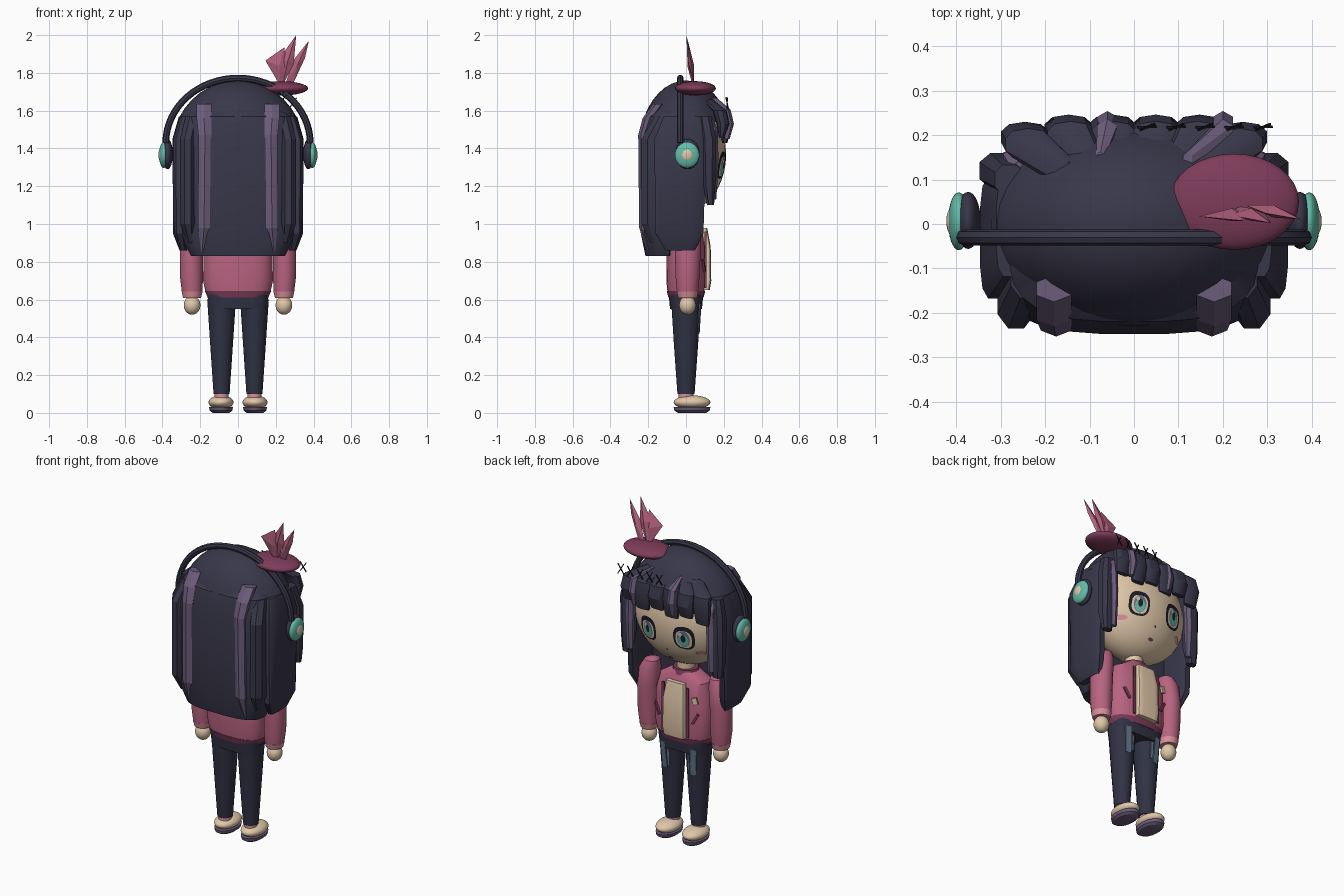
import bpy, bmesh, math
from mathutils import Vector

cube = bpy.data.objects.get("Cube")
if cube:
    bpy.data.objects.remove(cube, do_unlink=True)


def material(name, r, g, b):
    m = bpy.data.materials.new(name)
    m.use_nodes = True
    m.diffuse_color = (r, g, b, 1)
    m.node_tree.nodes["Principled BSDF"].inputs["Base Color"].default_value = (r, g, b, 1)
    return m


HAIR = material("navy hair", .04, .038, .068)
VIOLET = material("violet streak", .15, .11, .2)
PINK = material("rose cloth", .48, .127, .22)
MAROON = material("maroon trim", .21, .045, .1)
BLUSH = material("light pink", .7, .28, .33)
SKIN = material("cream", .75, .58, .4)
TEAL = material("teal", .127, .5, .39)
JEANS = material("dark denim", .03, .032, .057)
FADED = material("faded denim", .114, .17, .24)
INK = material("ink", .013, .012, .021)


def finish(name, bm, mat, angle=35, recalc=True):
    if recalc:
        bmesh.ops.recalc_face_normals(bm, faces=bm.faces)
    mesh = bpy.data.meshes.new(name)
    bm.to_mesh(mesh)
    bm.free()
    ob = bpy.data.objects.new(name, mesh)
    bpy.context.collection.objects.link(ob)
    mesh.materials.append(mat)
    bpy.ops.object.select_all(action="DESELECT")
    ob.select_set(True)
    bpy.context.view_layer.objects.active = ob
    if angle:
        bpy.ops.object.shade_smooth_by_angle(angle=math.radians(angle))
    return ob


def loft(name, rows, mat, n=20, power=2, angle=35, flat_front=False):
    """Stack of superellipse rings, each row being x, y, z, x radius, y radius."""
    bm = bmesh.new()
    rings = []
    for x, y, z, rx, ry in rows:
        ring = []
        for i in range(n):
            t = 2 * math.pi * (i + .5) / n
            c, s = math.cos(t), math.sin(t)
            px = math.copysign(abs(c) ** (2 / power), c)
            py = math.copysign(abs(s) ** (2 / power), s)
            if flat_front and py > 0:
                py *= .05
            ring.append(bm.verts.new((x + rx * px, y + ry * py, z)))
        rings.append(ring)
    for a, b in zip(rings, rings[1:]):
        for i in range(n):
            j = (i + 1) % n
            bm.faces.new((a[i], a[j], b[j], b[i]))
    bm.faces.new(rings[0])
    bm.faces.new(rings[-1])
    return finish(name, bm, mat, angle)


def ball(name, loc, radii, mat, floor=None):
    bm = bmesh.new()
    bmesh.ops.create_uvsphere(bm, u_segments=32, v_segments=20, radius=1)
    for v in bm.verts:
        v.co = Vector(a * r + p for a, r, p in zip(v.co, radii, loc))
    if floor is not None:
        cut = bmesh.ops.bisect_plane(bm, geom=bm.verts[:] + bm.edges[:] + bm.faces[:],
                                     plane_co=(0, 0, floor), plane_no=(0, 0, 1), clear_inner=True)
        bmesh.ops.contextual_create(bm, geom=[e for e in cut["geom_cut"] if isinstance(e, bmesh.types.BMEdge)])
    return finish(name, bm, mat)


def box(name, loc, size, mat, rot=(0, 0, 0)):
    bm = bmesh.new()
    bmesh.ops.create_cube(bm, size=1)
    for v in bm.verts:
        v.co = Vector(a * b for a, b in zip(v.co, size))
    ob = finish(name, bm, mat, 0)
    ob.location, ob.rotation_euler = loc, rot
    return ob


HEAD_Z, HEAD_R = 1.37, (.315, .212, .3)


def face_plate(name, x, z, rx, rz, mat, lift, power=2):
    """Thin rounded plate that follows the curve of the face."""
    def place(px, pz):
        k = 1 - (px / HEAD_R[0]) ** 2 - ((pz - HEAD_Z) / HEAD_R[2]) ** 2
        return bm.verts.new((px, HEAD_R[1] * math.sqrt(max(k, 0)) + lift, pz))
    bm = bmesh.new()
    mid, ring = place(x, z), []
    for i in range(16):
        t = -math.tau * i / 16
        c, s = math.cos(t), math.sin(t)
        ring.append(place(x + rx * math.copysign(abs(c) ** (2 / power), c),
                          z + rz * math.copysign(abs(s) ** (2 / power), s)))
    for i in range(16):
        bm.faces.new((mid, ring[i], ring[(i + 1) % 16]))
    finish(name, bm, mat, recalc=False)


# Head and face
ball("head", (0, 0, HEAD_Z), HEAD_R, SKIN)
loft("neck", [(0, 0, .98, .05, .05), (0, 0, 1.12, .05, .05)], SKIN)
face_plate("nose", 0, 1.21, .006, .006, INK, .004)
face_plate("mouth", 0, 1.145, .017, .008, MAROON, .004)
for s, side in ((1, "left"), (-1, "right")):
    x = .12 * s
    face_plate(side + "_eye_outline", x, 1.312, .062, .073, INK, .004, 2.6)
    face_plate(side + "_eye_white", x, 1.305, .047, .055, SKIN, .006, 2.6)
    face_plate(side + "_iris_rim", x, 1.308, .036, .052, FADED, .0075)
    face_plate(side + "_iris", x, 1.298, .03, .038, TEAL, .0085)
    face_plate(side + "_pupil", x, 1.312, .014, .024, INK, .0095)
    face_plate(side + "_eye_glint", x + .016, 1.335, .01, .012, SKIN, .0099)
    face_plate(side + "_cheek", .2 * s, 1.22, .03, .014, BLUSH, .005)

# Hair cap and long back hair
ball("hair_cap", (0, 0, 1.4), (.35, .25, .36), HAIR, floor=1.54)
loft("back_hair", [(0, -.09, .83, .25, .125), (0, -.08, .95, .31, .16), (0, -.07, 1.45, .315, .178),
                   (0, -.06, 1.57, .28, .16), (0, -.04, 1.64, .2, .1)], HAIR, 28, 3, flat_front=True)
for s, side in ((1, "left"), (-1, "right")):
    loft(side + "_side_hair", [(.29 * s, -.03, .86, .02, .08), (.31 * s, -.035, .95, .035, .13),
                               (.312 * s, -.03, 1.45, .035, .14), (.28 * s, -.01, 1.57, .03, .11)],
         HAIR, 12, 3.5, 25)
    loft(side + "_back_streak", [(.19 * s, -.195, .85, .006, .012), (.18 * s, -.222, .98, .036, .026),
                                 (.175 * s, -.226, 1.47, .04, .027), (.18 * s, -.2, 1.56, .045, .03),
                                 (.18 * s, -.145, 1.635, .045, .03)], VIOLET, 6, 2, 0)
    loft(side + "_corner_hair", [(.25 * s, -.15, .9, .02, .04), (.265 * s, -.18, 1.0, .045, .06),
                                 (.265 * s, -.18, 1.45, .045, .06), (.24 * s, -.12, 1.57, .04, .05)],
         HAIR, 8, 2, 25)
    loft(side + "_front_lock", [(.305 * s, .13, 1.1, .03, .02), (.305 * s, .122, 1.2, .043, .035),
                                (.3 * s, .12, 1.45, .05, .042), (.28 * s, .1, 1.57, .035, .035)],
         HAIR, 8, 2.5, 20)
    loft(side + "_front_streak", [(.272 * s, .148, 1.13, .02, .012), (.272 * s, .148, 1.3, .026, .024),
                                  (.272 * s, .145, 1.5, .026, .024), (.26 * s, .12, 1.56, .02, .02)],
         VIOLET, 6, 2, 0)

# Fringe: a row of tapering locks with two bright streaks
for i in range(6):
    x = -.245 + i * .098
    y = .21 - .25 * max(0, abs(x) - .18)
    tip = 1.43 + .025 * (i % 2)
    loft(f"fringe_lock_{i + 1}", [(x, y - .005, tip, .042, .014), (x, y + .002, 1.53, .056, .034),
                                  (x * .97, y - .015, 1.6, .054, .036), (x * .6, .11, 1.66, .03, .03)],
         HAIR, 10, 2.4, 30)
for x, top in ((-.06, -.075), (.2, .12)):
    loft("fringe_streak", [(x, .213, 1.45, .014, .018), (x, .228, 1.53, .026, .026),
                           (x, .208, 1.605, .026, .028), (top, .145, 1.668, .012, .018)], VIOLET, 6, 2, 0)

# Loose wisps above the fringe
for i in range(5):
    for turn in (.6, -.5):
        box("hair_wisp", (.03 + .065 * i, .218, 1.64), (.005, .005, .07), INK, (.1, turn, .2))

# Headphones
curve = bpy.data.curves.new("headband", "CURVE")
curve.dimensions = "3D"
curve.bevel_depth, curve.bevel_resolution, curve.use_fill_caps = .018, 2, True
spline = curve.splines.new("POLY")
spline.points.add(32)
for i, p in enumerate(spline.points):
    t = math.pi * i / 32
    p.co = (.382 * math.cos(t), -.03, 1.43 + .342 * math.sin(t), 1)
band = bpy.data.objects.new("headband", curve)
bpy.context.collection.objects.link(band)
curve.materials.append(HAIR)
bpy.ops.object.select_all(action="DESELECT")
band.select_set(True)
bpy.context.view_layer.objects.active = band
bpy.ops.object.convert(target="MESH")
bpy.ops.object.shade_smooth_by_angle()
for s, side in ((1, "left"), (-1, "right")):
    ball(side + "_ear_pad", (.373 * s, .008, 1.37), (.028, .064, .08), HAIR)
    ball(side + "_ear_shell", (.394 * s, .006, 1.365), (.024, .065, .068), TEAL)
    ball(side + "_ear_cap", (.408 * s, .006, 1.365), (.014, .032, .034), SKIN)

# Little hat with three feathers
ball("hat", (.225, .05, 1.718), (.146, .108, .038), MAROON)
FEATHERS = [[(.225, 1.73), (.145, 1.865), (.245, 1.935), (.26, 1.82)],
            [(.235, 1.73), (.215, 1.87), (.308, 2.0), (.295, 1.85)],
            [(.25, 1.74), (.295, 1.87), (.375, 1.97), (.355, 1.88), (.295, 1.75)]]
for i, outline in enumerate(FEATHERS):
    bm = bmesh.new()
    edge = [bm.verts.new((x, .04 - .14 * (z - 1.73) + .004 * (i - 1), z)) for x, z in outline]
    centre = sum((v.co for v in edge), Vector()) / len(edge)
    for d in (-.014, .014):
        peak = bm.verts.new(centre + Vector((0, d, 0)))
        for a, b in zip(edge, edge[1:] + edge[:1]):
            bm.faces.new((a, b, peak))
    finish(f"feather_{i + 1}", bm, PINK, 0)

# Jacket
loft("jacket_body", [(0, 0, .635, .172, .098), (0, 0, .7, .186, .105), (0, 0, .88, .182, .102),
                     (0, 0, .98, .155, .088), (0, 0, 1.03, .075, .065)], PINK, 28, 2.5)
loft("jacket_hem", [(0, 0, .612, .162, .094), (0, 0, .645, .176, .102)], MAROON, 28, 2.5)
loft("collar", [(0, 0, 1.01, .085, .075), (0, 0, 1.04, .072, .066)], MAROON)
loft("shirt_front", [(0, .1, .65, .07, .026), (0, .108, .7, .075, .026), (0, .105, .88, .072, .026),
                     (0, .09, .98, .06, .022)], SKIN, 16, 5, 25)
for s, side in ((1, "left"), (-1, "right")):
    box(side + "_placket", (.083 * s, .103, .81), (.016, .009, .3), MAROON)
    box(side + "_pocket", (.128 * s, .094, .78), (.014, .012, .07), MAROON, (0, .5 * s, -.25 * s))
    loft(side + "_sleeve", [(.243 * s, .008, .635, .054, .056), (.246 * s, .008, .72, .062, .064),
                            (.246 * s, .01, .88, .062, .07), (.235 * s, .01, .98, .06, .066),
                            (.222 * s, .01, 1.03, .042, .045), (.215 * s, .01, 1.045, .015, .015)], PINK, 20)
    loft(side + "_cuff", [(.243 * s, .008, .608, .048, .05), (.243 * s, .008, .642, .056, .058)], BLUSH)
    ball(side + "_hand", (.243 * s, .008, .57), (.044, .044, .05), SKIN)
box("chest_patch", (-.128, .096, .89), (.03, .012, .04), SKIN, (0, .3, .25))

# Trousers and shoes
loft("hips", [(0, 0, .55, .155, .085), (0, 0, .63, .163, .092)], JEANS, 28, 3)
for s, side in ((1, "left"), (-1, "right")):
    x = .087 * s
    loft(side + "_leg", [(x, 0, .1, .043, .046), (x, 0, .35, .06, .064), (x, 0, .6, .077, .08)], JEANS, 20)
    box(side + "_faded_patch", (.1 * s, .07, .5), (.036, .009, .16), FADED, (-.07, .06 * s, -.15 * s))
    box(side + "_faded_thread", (.068 * s, .07, .49), (.014, .009, .1), FADED, (-.07, 0, .1 * s))
    loft(side + "_sock", [(x, 0, .06, .037, .039), (x, 0, .112, .037, .039)], BLUSH)
    ball(side + "_shoe", (.09 * s, .032, .056), (.066, .097, .037), SKIN)
    loft(side + "_sole", [(.09 * s, .032, 0, .045, .075), (.09 * s, .032, .012, .06, .094),
                          (.09 * s, .032, .03, .064, .098)], VIOLET, 24)
